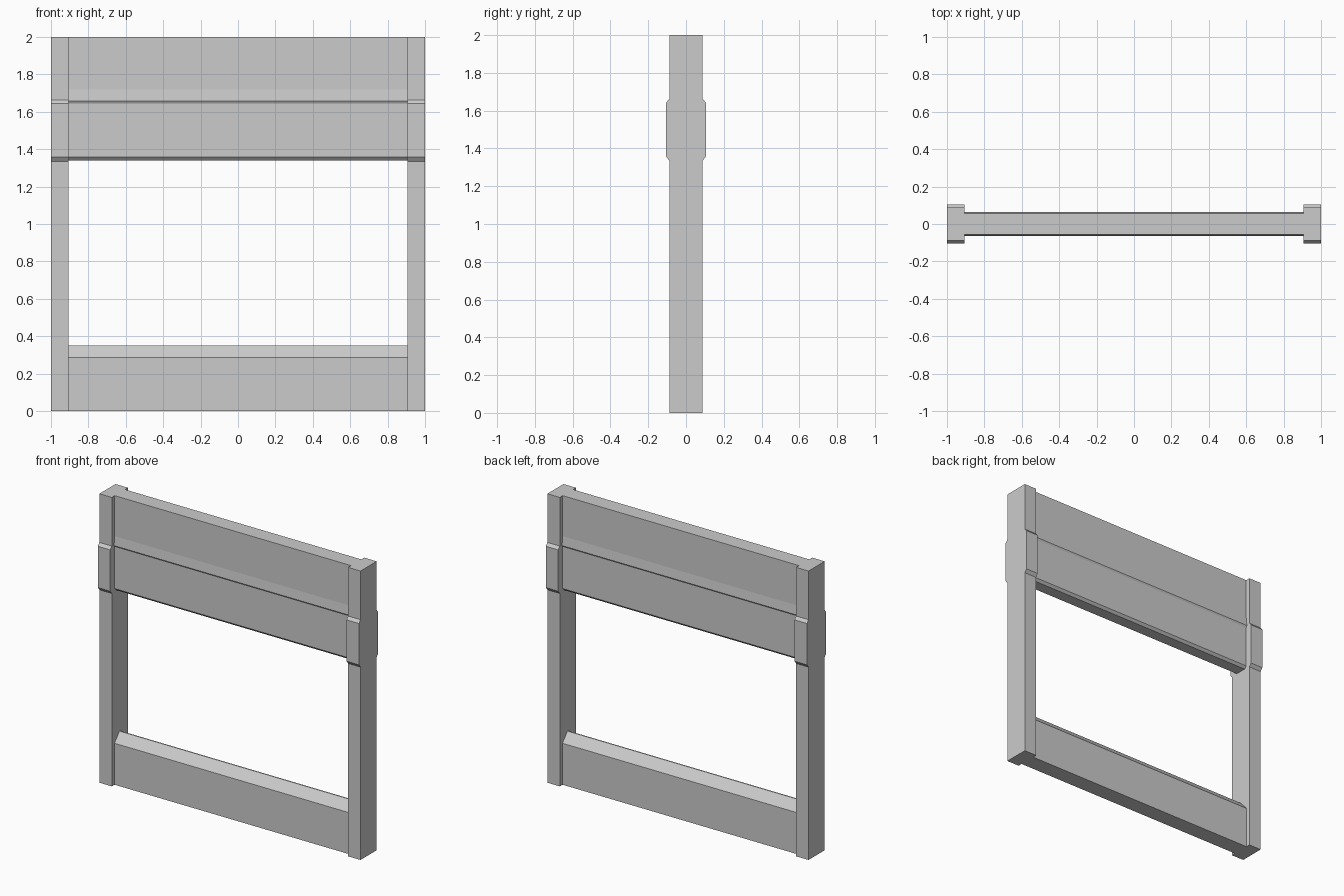
import bpy, bmesh

if "Cube" in bpy.data.objects:
    bpy.data.objects.remove(bpy.data.objects["Cube"])


def extrude_profile(name, half, x0, x1):
    """Extrude a front/back symmetric (y, z) half profile from x0 to x1."""
    pts = list(half) + [(-y, z) for y, z in reversed(half) if y > 0]
    bm = bmesh.new()
    face = bm.faces.new([bm.verts.new((x0, y, z)) for y, z in pts])
    ext = bmesh.ops.extrude_face_region(bm, geom=[face])
    moved = [v for v in ext["geom"] if isinstance(v, bmesh.types.BMVert)]
    bmesh.ops.translate(bm, verts=moved, vec=(x1 - x0, 0, 0))
    bmesh.ops.recalc_face_normals(bm, faces=bm.faces)
    mesh = bpy.data.meshes.new(name)
    bm.to_mesh(mesh)
    bm.free()
    obj = bpy.data.objects.new(name, mesh)
    bpy.context.collection.objects.link(obj)
    return obj


INNER = 0.905

# Side posts with a thicker collar
post = [(0.088, 0), (0.088, 1.335), (0.105, 1.357), (0.105, 1.643),
        (0.088, 1.663), (0.088, 2)]
extrude_profile("left_post", post, -1, -INNER)
extrude_profile("right_post", post, INNER, 1)

# Upper panel with a drip lip and a chamfered lower edge
panel = [(0.04, 1.34), (0.056, 1.357), (0.056, 1.645), (0.063, 1.657),
         (0.056, 1.72), (0.056, 2)]
extrude_profile("upper_panel", panel, -INNER, INNER)

# Bottom sill with a sloped top
sill = [(0.058, 0), (0.058, 0.287), (0.004, 0.35)]
extrude_profile("bottom_sill", sill, -INNER, INNER)
